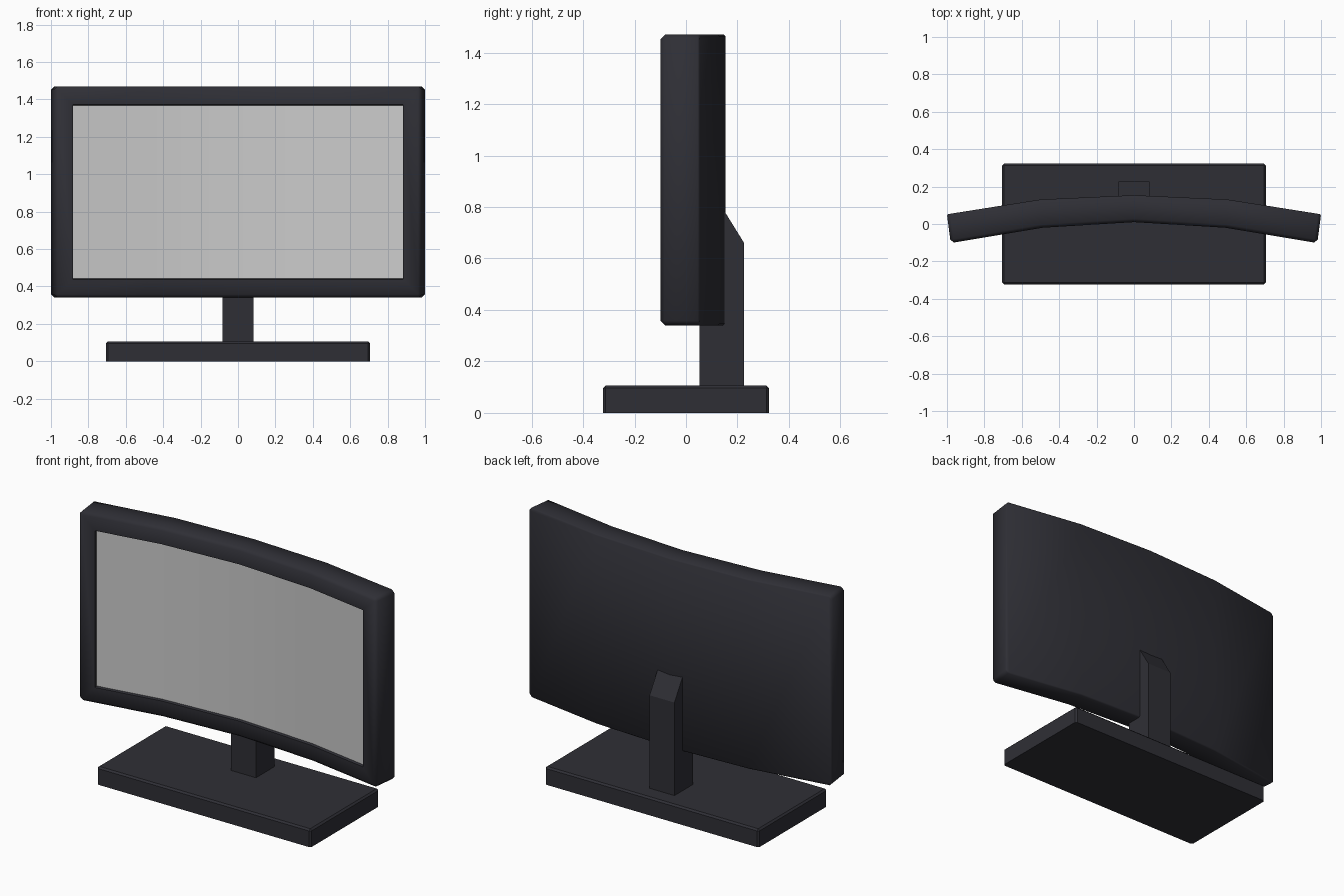
import bpy, bmesh, math

if "Cube" in bpy.data.objects:
    bpy.data.objects.remove(bpy.data.objects["Cube"])


def material(name, rgb):
    m = bpy.data.materials.new(name)
    m.diffuse_color = (*rgb, 1.0)
    m.use_nodes = True
    m.node_tree.nodes["Principled BSDF"].inputs["Base Color"].default_value = m.diffuse_color
    return m


DARK = material("dark plastic", (0.028, 0.028, 0.036))
GREY = material("screen grey", (0.6, 0.6, 0.6))


def finish(bm, name, mats, angle):
    bmesh.ops.recalc_face_normals(bm, faces=bm.faces)
    me = bpy.data.meshes.new(name)
    bm.to_mesh(me)
    bm.free()
    ob = bpy.data.objects.new(name, me)
    bpy.context.collection.objects.link(ob)
    for m in mats:
        me.materials.append(m)
    bpy.ops.object.select_all(action='DESELECT')
    ob.select_set(True)
    bpy.context.view_layer.objects.active = ob
    bpy.ops.object.shade_smooth_by_angle(angle=math.radians(angle))
    return ob


def extrude_face(bm, points, vec):
    f = bm.faces.new([bm.verts.new(p) for p in points])
    r = bmesh.ops.extrude_face_region(bm, geom=[f], use_keep_orig=True)
    bmesh.ops.translate(bm, vec=vec, verts=[g for g in r["geom"] if isinstance(g, bmesh.types.BMVert)])
    bmesh.ops.recalc_face_normals(bm, faces=bm.faces)


def faces_toward(bm, sign):
    bm.normal_update()
    return [f for f in bm.faces if f.normal.y * sign > 0.95]


def rim(bm, sign):
    region = set(faces_toward(bm, sign))
    return [e for e in bm.edges if sum(f in region for f in e.link_faces) == 1]


def chamfer(bm, edges, width):
    bmesh.ops.bevel(bm, geom=edges, offset=width, segments=1, affect='EDGES', profile=0.5)


# Curved monitor housing: quad strips between front and back outlines
bm = bmesh.new()
half_front = [(0, 0.01), (0.49, -0.02), (0.98, -0.102)]
half_back = [(0, 0.154), (0.5, 0.131), (1.0, 0.052)]
mirror = lambda h: [(-x, y) for x, y in h[:0:-1]] + h
columns = []
for (fx, fy), (bx, by) in zip(mirror(half_front), mirror(half_back)):
    columns.append([bm.verts.new(p) for p in
                    ((fx, fy, 0.34), (bx, by, 0.34), (bx, by, 1.47), (fx, fy, 1.47))])
for a, b in zip(columns, columns[1:]):
    for i in range(4):
        j = (i + 1) % 4
        bm.faces.new((a[i], a[j], b[j], b[i]))
bm.faces.new(columns[0])
bm.faces.new(columns[-1])
bmesh.ops.recalc_face_normals(bm, faces=bm.faces)
corner = [e for e in bm.edges if abs(e.verts[0].co.x) > 0.9 and abs(e.verts[1].co.x) > 0.9
          and abs(e.verts[0].co.z - e.verts[1].co.z) < 0.01]
chamfer(bm, list(set(rim(bm, -1) + corner)), 0.018)
chamfer(bm, rim(bm, 1), 0.007)

# Screen: inset and recessed front faces
screen = faces_toward(bm, -1)
bmesh.ops.inset_region(bm, faces=screen, thickness=0.08, use_even_offset=True, use_boundary=True)
bmesh.ops.inset_region(bm, faces=screen, thickness=0.004, depth=-0.015, use_even_offset=True,
                       use_boundary=True)
for f in screen:
    f.material_index = 1
finish(bm, "monitor_housing", [DARK, GREY], 50)

# Neck: side profile with a sloped top meeting the housing back
bm = bmesh.new()
profile = [(0.052, 0.09), (0.226, 0.09), (0.226, 0.66), (0.13, 0.815), (0.052, 0.815)]
extrude_face(bm, [(-0.082, y, z) for y, z in profile], (0.164, 0, 0))
finish(bm, "stand_neck", [DARK], 30)

# Base slab, chamfered on top and at the upright corners
bm = bmesh.new()
extrude_face(bm, [(-0.705, -0.323, 0), (0.705, -0.323, 0), (0.705, 0.323, 0), (-0.705, 0.323, 0)],
             (0, 0, 0.106))
chamfer(bm, [e for e in bm.edges if max(v.co.z for v in e.verts) > 0.05], 0.01)
finish(bm, "stand_base", [DARK], 30)
